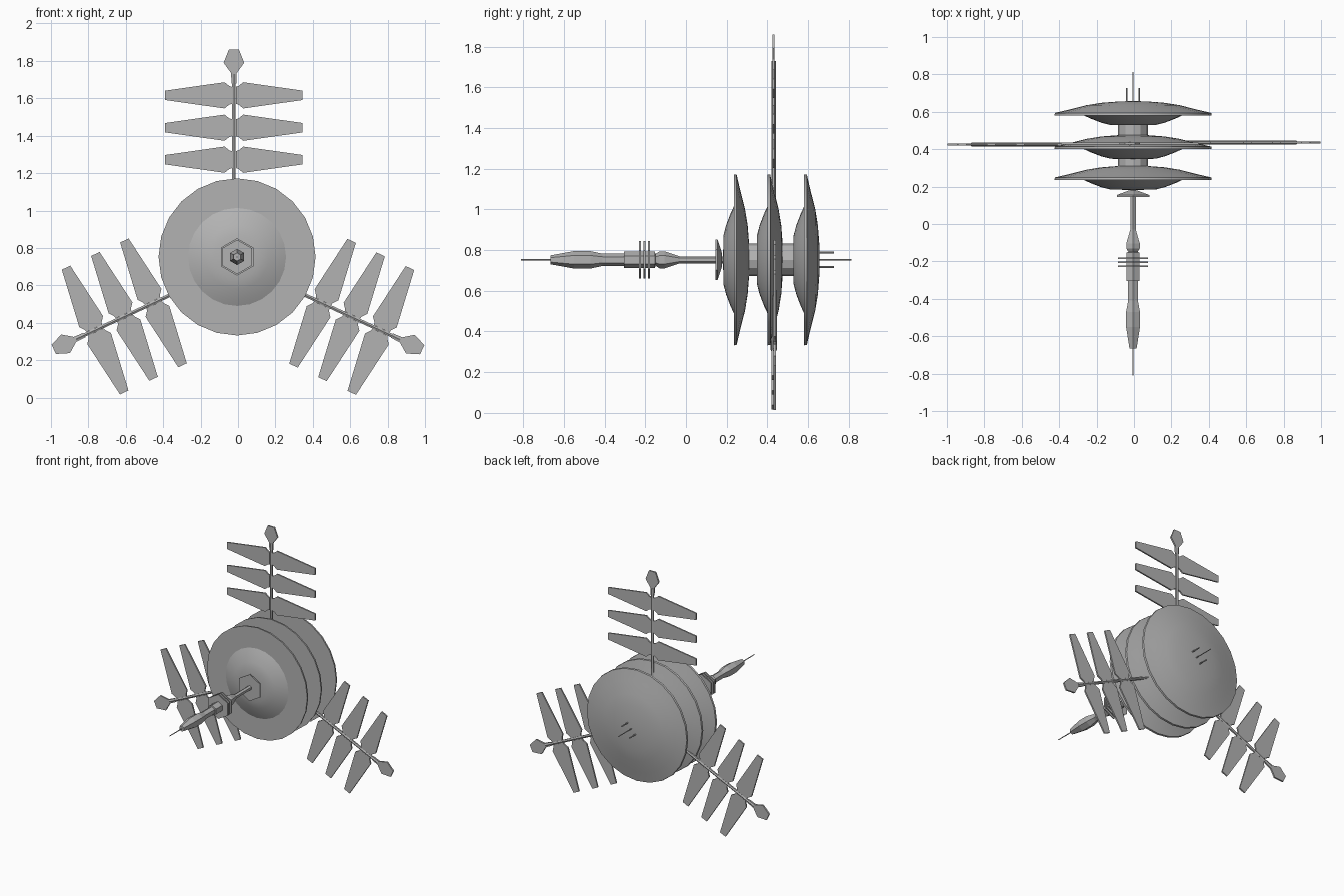
import bpy, bmesh, math
from mathutils import Matrix, Vector

cube = bpy.data.objects.get("Cube")
if cube:
    bpy.data.objects.remove(cube)

grey = bpy.data.materials.new("hull grey")
grey.use_nodes = True
colour = (0.45, 0.45, 0.45, 1)
grey.diffuse_color = colour
grey.node_tree.nodes["Principled BSDF"].inputs["Base Color"].default_value = colour

CX, CZ = -0.005, 0.752   # main axis, running along y


def finish(name, bm, smooth=False):
    bmesh.ops.recalc_face_normals(bm, faces=bm.faces)
    mesh = bpy.data.meshes.new(name)
    bm.to_mesh(mesh)
    bm.free()
    mesh.materials.append(grey)
    obj = bpy.data.objects.new(name, mesh)
    bpy.context.collection.objects.link(obj)
    if smooth:
        bpy.ops.object.select_all(action="DESELECT")
        obj.select_set(True)
        bpy.context.view_layer.objects.active = obj
        bpy.ops.object.shade_smooth_by_angle(angle=math.radians(25))
    return obj


def lathe(name, profile, sides, smooth=False, x=CX, z=CZ):
    """Turn (y, radius) points about the y axis, capping both ends."""
    bm = bmesh.new()
    rings = []
    for y, r in profile:
        ring = []
        for i in range(sides):
            a = math.tau * i / sides
            ring.append(bm.verts.new((x + r * math.sin(a), y, z + r * math.cos(a))))
        rings.append(ring)
    for a, b in zip(rings, rings[1:]):
        for i in range(sides):
            j = (i + 1) % sides
            bm.faces.new((a[i], a[j], b[j], b[i]))
    bm.faces.new(rings[0])
    bm.faces.new(rings[-1])
    return finish(name, bm, smooth)


def plate(bm, outline, thickness, matrix):
    """Extrude a flat (across, along) outline and place it."""
    h = thickness / 2
    front = [bm.verts.new(matrix @ Vector((u, -h, v))) for u, v in outline]
    back = [bm.verts.new(matrix @ Vector((u, h, v))) for u, v in outline]
    bm.faces.new(front)
    bm.faces.new(back[::-1])
    for i in range(len(outline)):
        j = (i + 1) % len(outline)
        bm.faces.new((front[i], back[i], back[j], front[j]))


# Three saucer decks on a central hub
deck = [(-0.052, 0.05), (-0.051, 0.12), (-0.038, 0.17), (-0.015, 0.23), (0, 0.262),
        (0, 0.42), (0.014, 0.418), (0.032, 0.34), (0.055, 0.25),
        (0.068, 0.17), (0.075, 0.08), (0.077, 0.02)]
for label, y in (("front", 0.235), ("middle", 0.4), ("rear", 0.58)):
    lathe(label + "_deck", [(y + d, r) for d, r in deck], 24, True)
lathe("hub", [(0.25, 0.08), (0.6, 0.08)], 12, True)

# Forward boom with hexagonal sections
lathe("boom_collar", [(0.145, 0.1), (0.155, 0.1), (0.178, 0.03)], 6)
lathe("boom", [(0.2, 0.017), (-0.03, 0.017), (-0.105, 0.042), (-0.13, 0.042),
               (-0.15, 0.028), (-0.152, 0.04), (-0.304, 0.04), (-0.305, 0.03),
               (-0.41, 0.03), (-0.47, 0.043), (-0.55, 0.043), (-0.665, 0.022)], 6)
for i in range(3):
    y = -0.182 - 0.022 * i
    lathe("boom_ring_%d" % (i + 1), [(y - 0.004, 0.092), (y + 0.004, 0.092)], 6)
lathe("front_needle", [(-0.81, 0.003), (-0.66, 0.004)], 6)

# Rear antennas
lathe("rear_antenna", [(0.64, 0.004), (0.813, 0.003)], 6)
for side, name in ((1, "left"), (-1, "right")):
    lathe(name + "_rear_antenna", [(0.64, 0.005), (0.728, 0.005)], 6,
          x=CX + 0.033 * side, z=CZ + 0.035 * side)

# Solar arms: a mast, three pairs of tapered panels and an end paddle
half_panel = [(0.01, 0.045), (0.025, 0.05), (0.05, 0.07), (0.368, 0.025),
              (0.368, -0.025), (0.05, -0.07), (0.025, -0.05), (0.01, -0.045)]
half_paddle = [(0.013, 0.93), (0.015, 0.985), (0.055, 1.04), (0.027, 1.11)]
paddle = half_paddle + [(-u, v) for u, v in reversed(half_paddle)]


def solar_arm(name, x, y, z, degrees):
    place = Matrix.Translation((x, y, z)) @ Matrix.Rotation(math.radians(degrees), 4, "Y")
    bm = bmesh.new()
    bmesh.ops.create_cone(bm, cap_ends=True, segments=6, radius1=0.011, radius2=0.011,
                          depth=0.93, matrix=place @ Matrix.Translation((0, 0, 0.515)))
    finish(name + "_mast", bm)
    bm = bmesh.new()
    plate(bm, paddle, 0.012, place)
    finish(name + "_paddle", bm)
    bm = bmesh.new()
    for along in (0.522, 0.693, 0.866):
        for side in (1, -1):
            outline = [(side * u, v + along) for u, v in half_panel]
            plate(bm, outline, 0.011, place)
    finish(name + "_solar_panels", bm)


solar_arm("upper", -0.022, 0.43, 0.75, 0)
solar_arm("left", -0.021, 0.436, 0.725, 115)
solar_arm("right", 0.021, 0.425, 0.727, -115)
